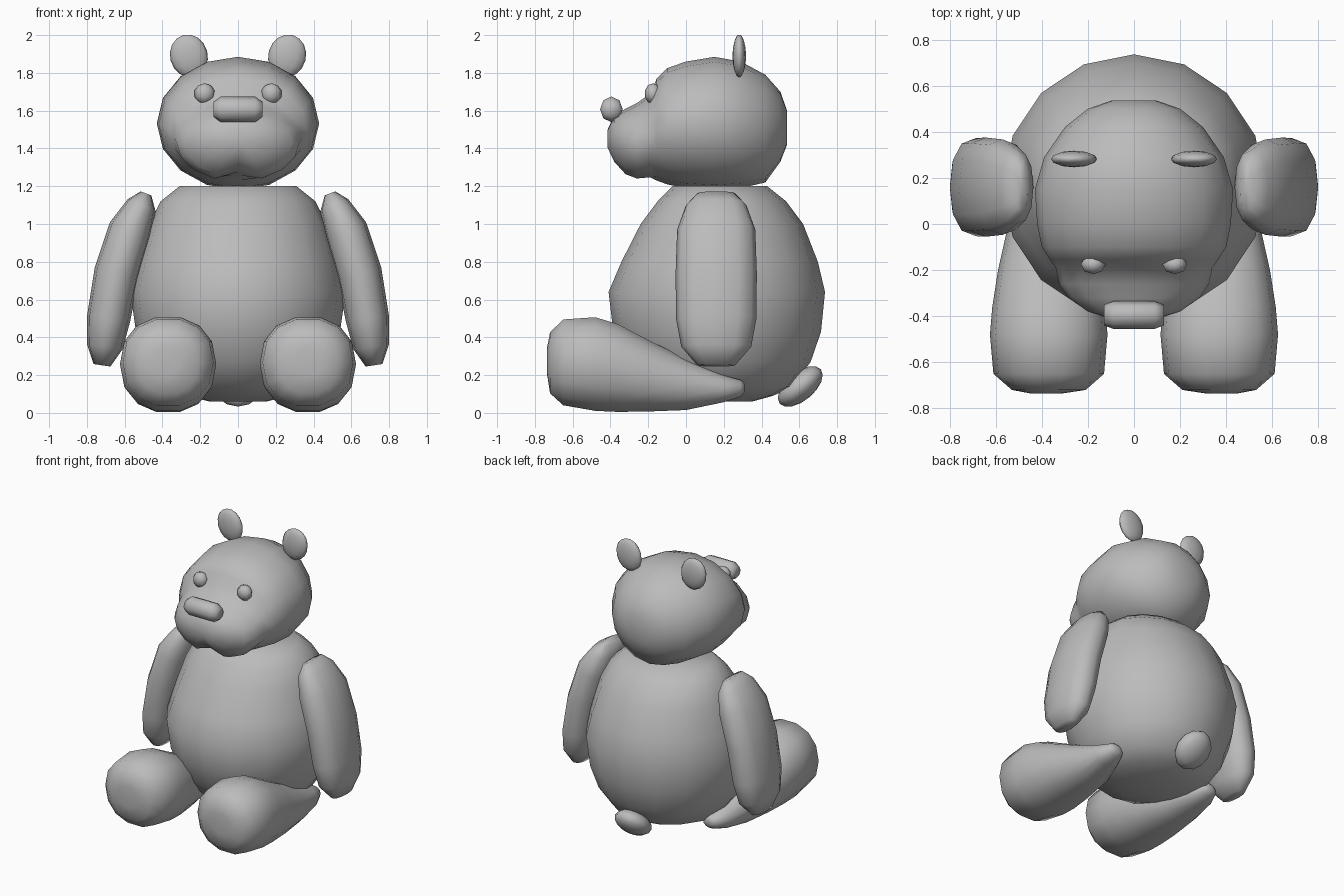
import bpy, bmesh, math
from mathutils import Vector, Matrix

cube = bpy.data.objects.get("Cube")
if cube:
    bpy.data.objects.remove(cube)

plush = bpy.data.materials.new("plain grey")
plush.use_nodes = True
grey = (0.5, 0.5, 0.5, 1)
plush.diffuse_color = grey
plush.node_tree.nodes["Principled BSDF"].inputs["Base Color"].default_value = grey


def finish(name, bm, mirrored=False):
    """Turn a bmesh into a smooth object, optionally mirrored across x."""
    bmesh.ops.recalc_face_normals(bm, faces=bm.faces)
    for face in bm.faces:
        face.smooth = True
    mesh = bpy.data.meshes.new(name)
    bm.to_mesh(mesh)
    bm.free()
    mesh.materials.append(plush)
    obj = bpy.data.objects.new(name, mesh)
    bpy.context.collection.objects.link(obj)
    if mirrored:
        mod = obj.modifiers.new("other side", 'MIRROR')
        mod.use_mirror_merge = False
    return obj


def loft(name, rings, sides=16, power=1.0, mirrored=False, notch=None):
    """Skin rings given as (centre, u radius vector, v radius vector)."""
    bm = bmesh.new()
    loops = []
    for i, (centre, u, v) in enumerate(rings):
        loop = []
        for k in range(sides):
            angle = math.tau * k / sides
            c, s = math.cos(angle), math.sin(angle)
            c = math.copysign(abs(c) ** power, c)
            s = math.copysign(abs(s) ** power, s)
            point = Vector(centre) + Vector(u) * c + Vector(v) * s
            if notch and k == sides * 3 // 4:
                point.z += notch[i]
            loop.append(bm.verts.new(point))
        loops.append(loop)
    for a, b in zip(loops, loops[1:]):
        for k in range(sides):
            n = (k + 1) % sides
            bm.faces.new((a[k], a[n], b[n], b[k]))
    # Rounded ends: fan each end to its middle
    for loop in (loops[0], loops[-1]):
        mid = bm.verts.new(sum((v.co for v in loop), Vector()) / sides)
        for k in range(sides):
            bm.faces.new((loop[k], loop[(k + 1) % sides], mid))
    return finish(name, bm, mirrored)


def ellipsoid(name, centre, radii, tilt=(0, 0, 0), segments=12, mirrored=False):
    bm = bmesh.new()
    bmesh.ops.create_uvsphere(bm, u_segments=segments, v_segments=segments * 2 // 3, radius=1)
    turn = Matrix.Identity(4)
    for axis, degrees in zip("XYZ", tilt):
        turn = Matrix.Rotation(math.radians(degrees), 4, axis) @ turn
    bm.transform(Matrix.Translation(centre) @ turn @ Matrix.Diagonal((*radii, 1)))
    return finish(name, bm, mirrored)


def along_y(stations):
    """Rings across y from (y, centre x, half width, bottom, top)."""
    return [((x, y, (lo + hi) / 2), (w, 0, 0), (0, 0, (hi - lo) / 2))
            for y, x, w, lo, hi in stations]


# Body: pear shape from (height, centre y, half width, half depth)
body = [(.06, .2, .15, .15), (.09, .19, .27, .27), (.14, .175, .39, .39),
        (.27, .17, .48, .49), (.43, .165, .54, .55), (.64, .163, .57, .573),
        (.8, .178, .53, .52), (1.0, .19, .47, .43), (1.12, .19, .41, .34),
        (1.2, .18, .31, .25)]
loft("body", [((0, y, z), (rx, 0, 0), (0, ry, 0)) for z, y, rx, ry in body])

# Head: rounded skull running forward into the muzzle, notched at the chin
head = [(.535, 0, .1, 1.42, 1.6), (.5, 0, .2, 1.33, 1.7), (.42, 0, .3, 1.22, 1.79),
        (.29, 0, .39, 1.19, 1.86), (.15, 0, .43, 1.18, 1.885), (0, 0, .42, 1.19, 1.86),
        (-.1, 0, .4, 1.21, 1.825), (-.155, 0, .365, 1.23, 1.77), (-.19, 0, .34, 1.23, 1.69),
        (-.26, 0, .325, 1.225, 1.64), (-.32, 0, .285, 1.25, 1.61),
        (-.38, 0, .2, 1.32, 1.575), (-.415, 0, .09, 1.4, 1.5)]
loft("head", along_y(head), notch=[0] * 8 + [.03, .05, .05, .03, .01])

# Nose: stubby capsule lying across the muzzle tip
nose = [(-.13, .045, .04), (-.09, .06, .068), (.09, .06, .068), (.13, .045, .04)]
loft("nose", [((x, -.395, 1.607), (0, ry, 0), (0, 0, rz)) for x, ry, rz in nose], sides=8)

# Eyes, ears and tail
ellipsoid("eyes", (.177, -.175, 1.69), (.056, .045, .055), segments=8, mirrored=True)
ellipsoid("ears", (.26, .282, 1.89), (.1, .036, .114), tilt=(0, 15, 0), mirrored=True)
ellipsoid("tail", (0, .605, .14), (.125, .142, .075), tilt=(40, 0, 0))

# Arms: flat sausages following a drooping path of (x, z, half thickness, half width)
path = [(.487, 1.162, .03, .1), (.51, 1.1, .08, .16), (.57, .97, .115, .207),
        (.642, .74, .12, .215), (.685, .5, .115, .213), (.705, .35, .095, .185),
        (.72, .252, .045, .1)]
arm = []
for i, (x, z, thick, wide) in enumerate(path):
    before, after = path[max(i - 1, 0)], path[min(i + 1, len(path) - 1)]
    run = Vector((after[0] - before[0], 0, after[1] - before[1])).normalized()
    across = Vector((-run.z, 0, run.x))
    arm.append(((x, .16, z), across * thick, (0, wide, 0)))
loft("arms", arm, sides=12, power=.85, mirrored=True)

# Legs: thick feet at the front tapering back to the hips
leg = [(-.735, .38, .07, .2, .35), (-.72, .37, .16, .1, .43), (-.65, .37, .24, .035, .5),
       (-.48, .37, .255, .005, .512), (-.36, .37, .245, 0, .475), (-.2, .375, .215, .003, .39),
       (0, .38, .165, .012, .29), (.2, .4, .1, .055, .2), (.29, .4, .06, .085, .175),
       (.31, .4, .03, .11, .155)]
loft("legs", along_y(leg), sides=14, power=.9, mirrored=True)
